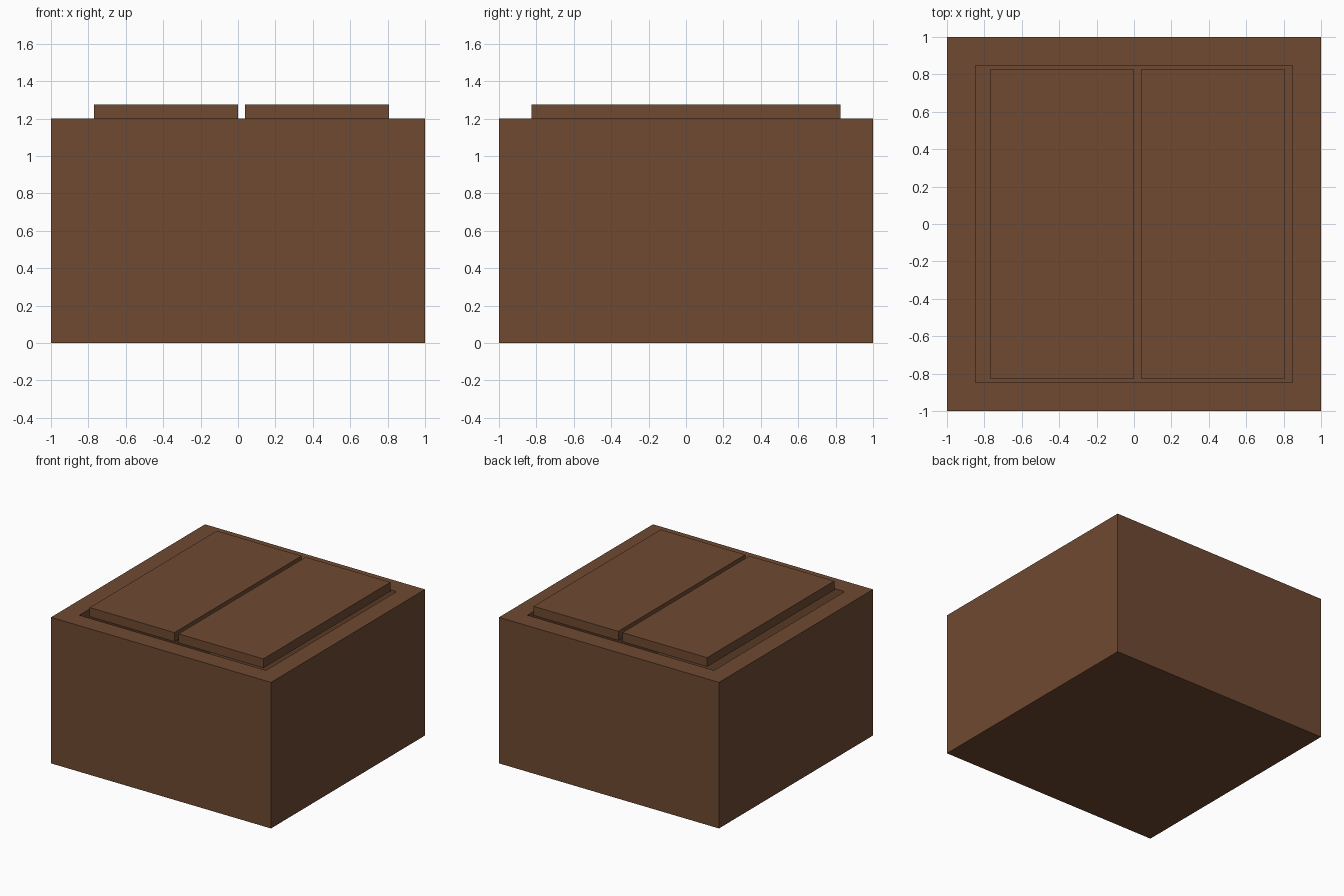
import bpy
import bmesh

if "Cube" in bpy.data.objects:
    bpy.data.objects.remove(bpy.data.objects["Cube"])

wood = bpy.data.materials.new("brown_wood")
wood.diffuse_color = (0.156, 0.067, 0.031, 1)
wood.use_nodes = True
wood.node_tree.nodes["Principled BSDF"].inputs["Base Color"].default_value = wood.diffuse_color


def box(name, lo, hi):
    """Axis-aligned box between two corners."""
    bm = bmesh.new()
    bmesh.ops.create_cube(bm, size=1)
    for v in bm.verts:
        v.co = [(a + b) / 2 + c * (b - a) for a, b, c in zip(lo, hi, v.co)]
    mesh = bpy.data.meshes.new(name)
    bm.to_mesh(mesh)
    bm.free()
    mesh.materials.append(wood)
    obj = bpy.data.objects.new(name, mesh)
    bpy.context.collection.objects.link(obj)
    return obj


# Crate body: solid block whose top is inset and sunk to form the hollow
body = box("crate_body", (-1, -1, 0), (1, 1, 1.2))
bm = bmesh.new()
bm.from_mesh(body.data)
bm.normal_update()
top = max(bm.faces, key=lambda f: f.calc_center_median().z)
bmesh.ops.inset_region(bm, faces=[top], thickness=0.215)
sunk = bmesh.ops.extrude_discrete_faces(bm, faces=[top])["faces"][0]
bmesh.ops.translate(bm, verts=sunk.verts, vec=(0, 0, -1.0))
bm.to_mesh(body.data)
bm.free()

# Two lid panels resting over the opening with a narrow gap between
for name, x0 in (("left_lid", -0.77), ("right_lid", 0.038)):
    box(name, (x0, -0.825, 1.2), (x0 + 0.77, 0.825, 1.275))
